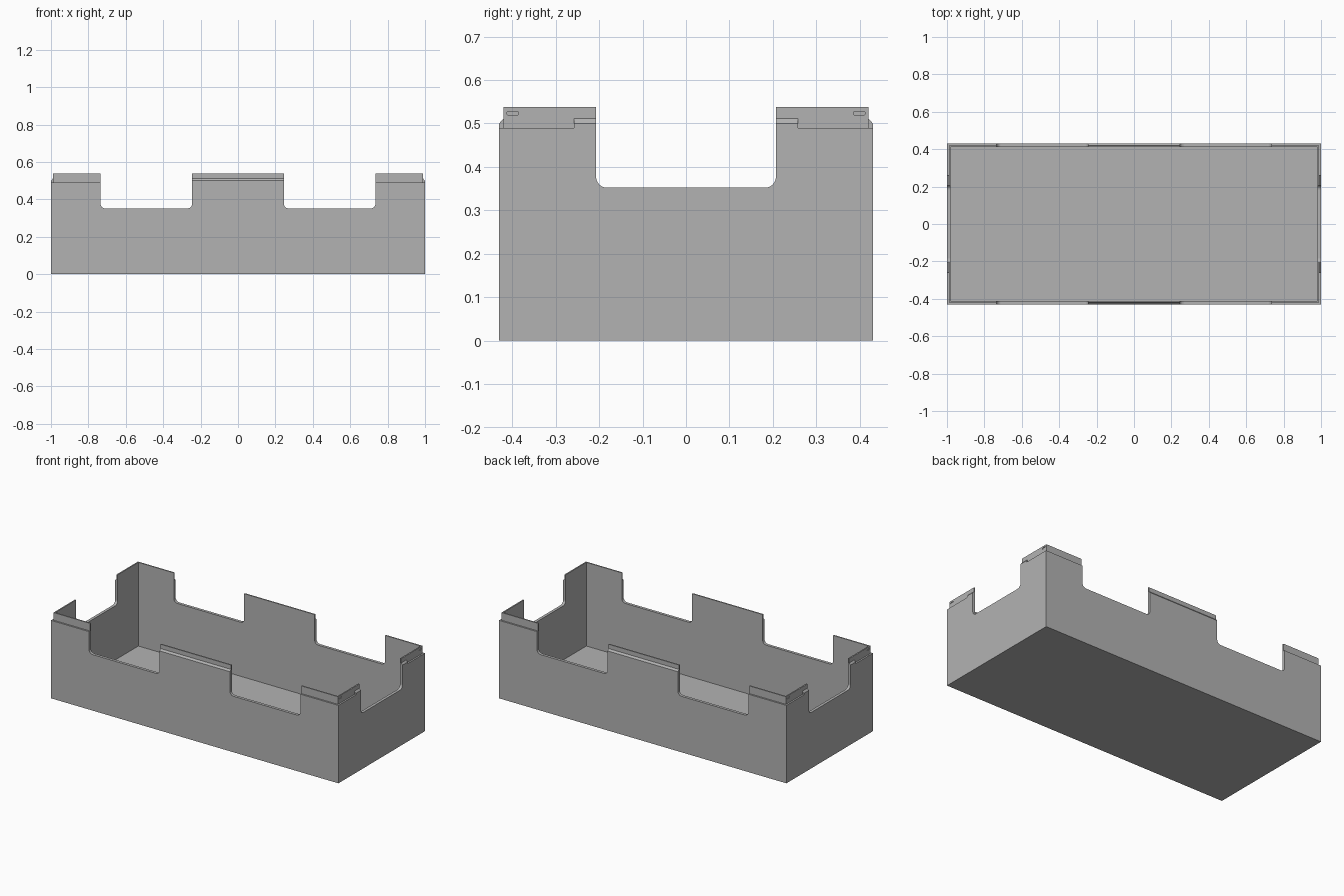
import bpy, bmesh
from mathutils import Matrix

cube = bpy.data.objects.get("Cube")
if cube:
    bpy.data.objects.remove(cube, do_unlink=True)

GREY = (0.45, 0.45, 0.45)
mat = bpy.data.materials.new("plain grey")
mat.use_nodes = True
mat.diffuse_color = (*GREY, 1)
mat.node_tree.nodes["Principled BSDF"].inputs["Base Color"].default_value = (*GREY, 1)

HX, HY = 1.0, 0.43            # outer half sizes
STEP, WALL = 0.01, 0.018      # lip inset and wall thickness
SHOULDER, TOP, FLOOR = 0.49, 0.538, 0.012
NOTCH_Z = 0.352


def finish(bm, name):
    bmesh.ops.recalc_face_normals(bm, faces=bm.faces)
    mesh = bpy.data.meshes.new(name)
    bm.to_mesh(mesh)
    bm.free()
    mesh.materials.append(mat)
    obj = bpy.data.objects.new(name, mesh)
    bpy.context.collection.objects.link(obj)
    return obj


def rounded_block(name, lo, hi, axis, radius, bottom_only=False):
    """Box with its edges along one axis rounded."""
    bm = bmesh.new()
    size = [b - a for a, b in zip(lo, hi)]
    mid = [(a + b) / 2 for a, b in zip(lo, hi)]
    bmesh.ops.create_cube(bm, size=1, matrix=Matrix.Translation(mid) @ Matrix.Diagonal((*size, 1)))
    edges = [e for e in bm.edges
             if abs((e.verts[0].co - e.verts[1].co)[axis]) > 1e-5
             and (not bottom_only or e.verts[0].co.z < mid[2])]
    bmesh.ops.bevel(bm, geom=edges, offset=radius, segments=6, profile=0.5, affect='EDGES')
    return finish(bm, name)


def cut(target, cutter):
    cutter.hide_render = True
    mod = target.modifiers.new("cut", 'BOOLEAN')
    mod.operation = 'DIFFERENCE'
    mod.solver = 'EXACT'
    mod.object = cutter
    bpy.context.view_layer.objects.active = target
    bpy.ops.object.modifier_apply(modifier=mod.name)
    bpy.data.objects.remove(cutter, do_unlink=True)


def ledge(name, side_axis, side, a, b):
    """Sloped ledge between wall and lip, running from a to b."""
    bm = bmesh.new()
    out = (HX, HY)[side_axis]
    profile = [(out, SHOULDER), (out, 0.50), (out - STEP, 0.511), (out - STEP, SHOULDER)]
    rings = []
    for t in (a, b):
        rings.append([bm.verts.new((side * d, t, z) if side_axis == 0 else (t, side * d, z))
                      for d, z in profile])
    bm.faces.new(rings[0])
    bm.faces.new(rings[1])
    for i in range(4):
        j = (i + 1) % 4
        bm.faces.new((rings[0][i], rings[0][j], rings[1][j], rings[1][i]))
    return finish(bm, name)


# Open tray: rectangular rings lofted from the base, over the lip, to the inner floor
bm = bmesh.new()
rings = []
for inset, z in [(0, 0), (0, SHOULDER), (STEP, SHOULDER), (STEP, TOP), (WALL, TOP), (WALL, FLOOR)]:
    x, y = HX - inset, HY - inset
    rings.append([bm.verts.new(p) for p in ((-x, -y, z), (x, -y, z), (x, y, z), (-x, y, z))])
for low, high in zip(rings, rings[1:]):
    for i in range(4):
        j = (i + 1) % 4
        bm.faces.new((low[i], low[j], high[j], high[i]))
bm.faces.new(rings[0])
bm.faces.new(rings[-1])
tray = finish(bm, "tray")

# Round-cornered notches in the long and short walls
for s in (-1, 1):
    x0, x1 = sorted((s * 0.245, s * 0.735))
    cut(tray, rounded_block("long_notch", (x0, -0.6, NOTCH_Z), (x1, 0.6, 0.8), 1, 0.025, True))
cut(tray, rounded_block("short_notch", (-1.2, -0.207, NOTCH_Z), (1.2, 0.207, 0.8), 0, 0.025, True))

# Shallow latch slots in the lip near the corners
for sx in (-1, 1):
    for sy in (-1, 1):
        x0, x1 = sorted((sx * (HX - STEP - 0.004), sx * 1.1))
        y0, y1 = sorted((sy * 0.385, sy * 0.412))
        cut(tray, rounded_block("latch_slot", (x0, y0, 0.519), (x1, y1, 0.528), 0, 0.004))

# Sloped ledges on the middle tabs and beside the end notches
for s, side in ((-1, "front"), (1, "back")):
    ledge(side + "_ledge", 1, s, -0.245, 0.245)
for s, side in ((-1, "right"), (1, "left")):
    for t, end in ((-1, "front"), (1, "back")):
        ledge(f"{side}_{end}_ledge", 0, s, t * 0.207, t * 0.258)
